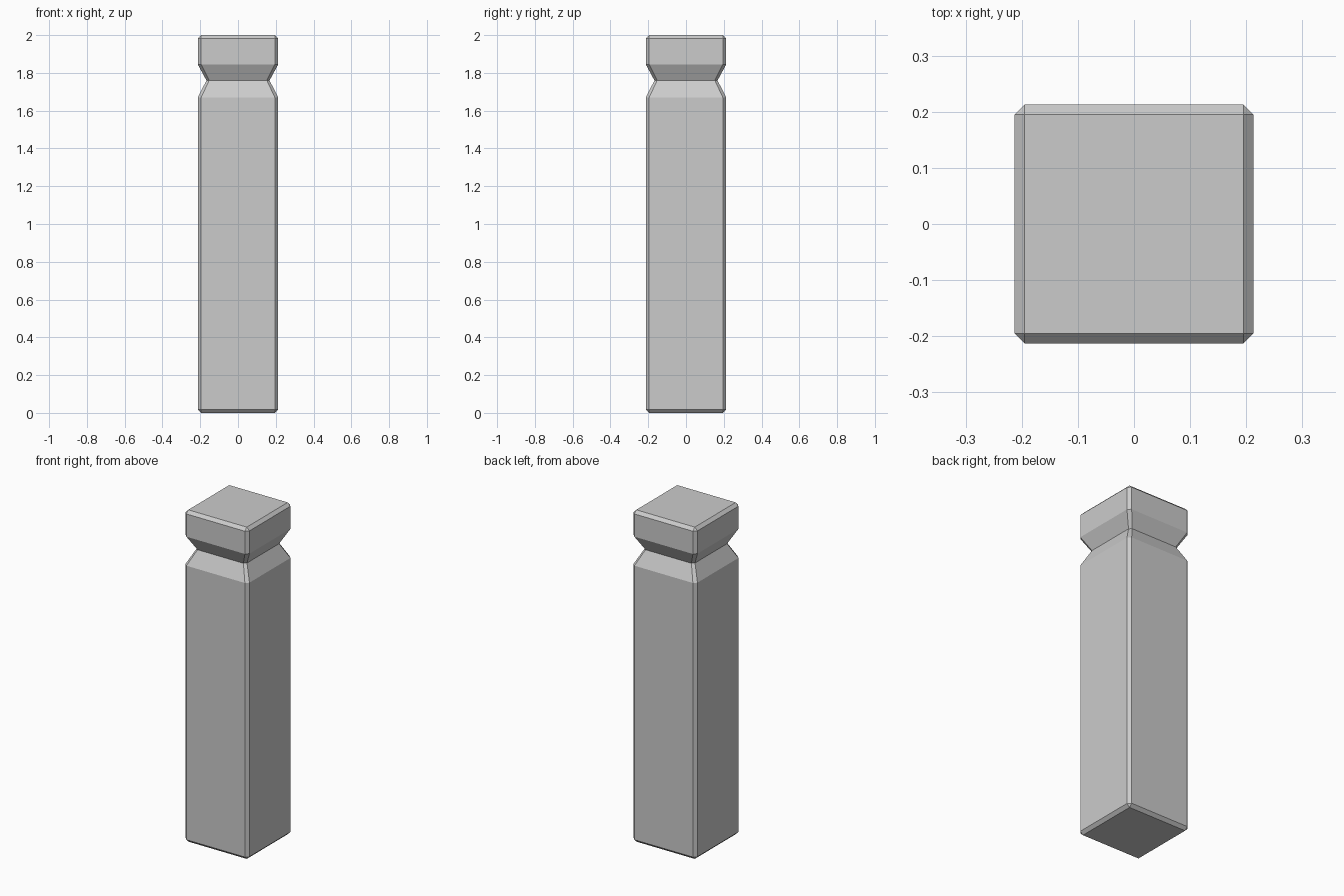
import bpy, bmesh

if "Cube" in bpy.data.objects:
    bpy.data.objects.remove(bpy.data.objects["Cube"])

# Post profile: (height, outer half width, inner half width at the corner chamfer)
W, C = 0.213, 0.195
PROFILE = [
    (0.0, C, C),            # bottom cap
    (0.018, W, C),          # bottom chamfer
    (1.67, W, C),           # groove start
    (1.76, 0.167, 0.153),   # groove neck
    (1.845, W, C),          # groove end
    (1.982, W, C),          # top chamfer
    (2.0, C, C),            # top cap
]


def ring(bm, z, w, c):
    """Square ring with chamfered corners, counter-clockwise."""
    pts = [(w, -c), (w, c), (c, w), (-c, w), (-w, c), (-w, -c), (-c, -w), (c, -w)]
    return [bm.verts.new((x, y, z)) for x, y in pts]


# Square post with a notched neck
bm = bmesh.new()
rings = [ring(bm, *p) for p in PROFILE]
for a, b in zip(rings, rings[1:]):
    for i in range(8):
        j = (i + 1) % 8
        bm.faces.new((a[i], a[j], b[j], b[i]))
bm.faces.new(rings[0][::-1])
bm.faces.new(rings[-1])
# Cap corners collapse to single points
bmesh.ops.remove_doubles(bm, verts=bm.verts, dist=0.0005)
bmesh.ops.recalc_face_normals(bm, faces=bm.faces)

mesh = bpy.data.meshes.new("notched_post")
bm.to_mesh(mesh)
bm.free()
bpy.context.collection.objects.link(bpy.data.objects.new("notched_post", mesh))
